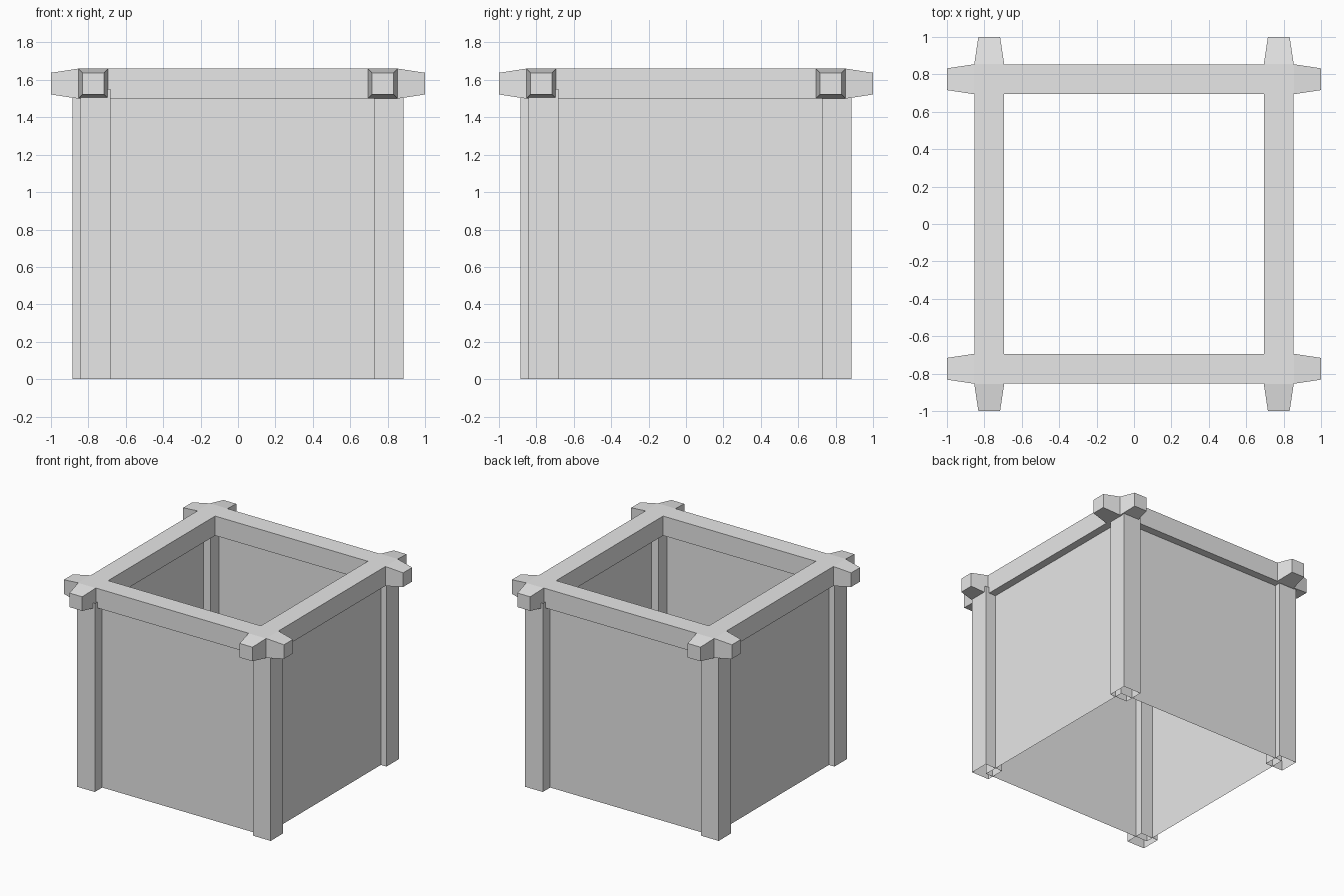
import bpy
import bmesh
from math import pi
from mathutils import Matrix

cube = bpy.data.objects.get("Cube")
if cube:
    bpy.data.objects.remove(cube, do_unlink=True)

grey = bpy.data.materials.new("plain_grey")
grey.use_nodes = True
colour = (0.8, 0.8, 0.8, 1)
grey.diffuse_color = colour
grey.node_tree.nodes["Principled BSDF"].inputs["Base Color"].default_value = colour


def loft(name, sections, caps, turn=0):
    """Join square sections (centre, half size, axis) into a flat-sided part."""
    bm = bmesh.new()
    rings = []
    for (x, y, z), half, axis in sections:
        ring = []
        for a, b in ((-1, -1), (1, -1), (1, 1), (-1, 1)):
            if axis == "x":
                co = (x, y + a * half, z + b * half)
            else:
                co = (x + a * half, y + b * half, z)
            ring.append(bm.verts.new(co))
        rings.append(ring)
    for low, high in zip(rings, rings[1:]):
        for i in range(4):
            j = (i + 1) % 4
            bm.faces.new((low[i], low[j], high[j], high[i]))
    if caps:
        bm.faces.new(rings[0][::-1])
        bm.faces.new(rings[-1])
    bm.transform(Matrix.Rotation(turn * pi / 2, 4, "Z"))
    mesh = bpy.data.meshes.new(name)
    bm.to_mesh(mesh)
    bm.free()
    mesh.materials.append(grey)
    obj = bpy.data.objects.new(name, mesh)
    bpy.context.collection.objects.link(obj)
    return obj


post_top = 1.55
beam_y, beam_z = -0.774, 1.58
beam_half, tip_half = 0.08, 0.058

# Thin wall panels, open above and below
loft("wall_panels", [((0, 0, 0), 0.79, "z"), ((0, 0, post_top), 0.79, "z")], False)

# Four hollow posts and four top beams with tapered ends, in a pinwheel
for turn, side in enumerate(("front", "left", "back", "right")):
    loft(side + "_post",
         [((-0.761, -0.806, z), 0.08, "z") for z in (0, post_top)],
         False, turn)
    loft(side + "_beam",
         [((x, beam_y, beam_z), half, "x") for x, half in
          ((-1, tip_half), (-0.855, beam_half), (0.855, beam_half), (1, tip_half))],
         True, turn)
